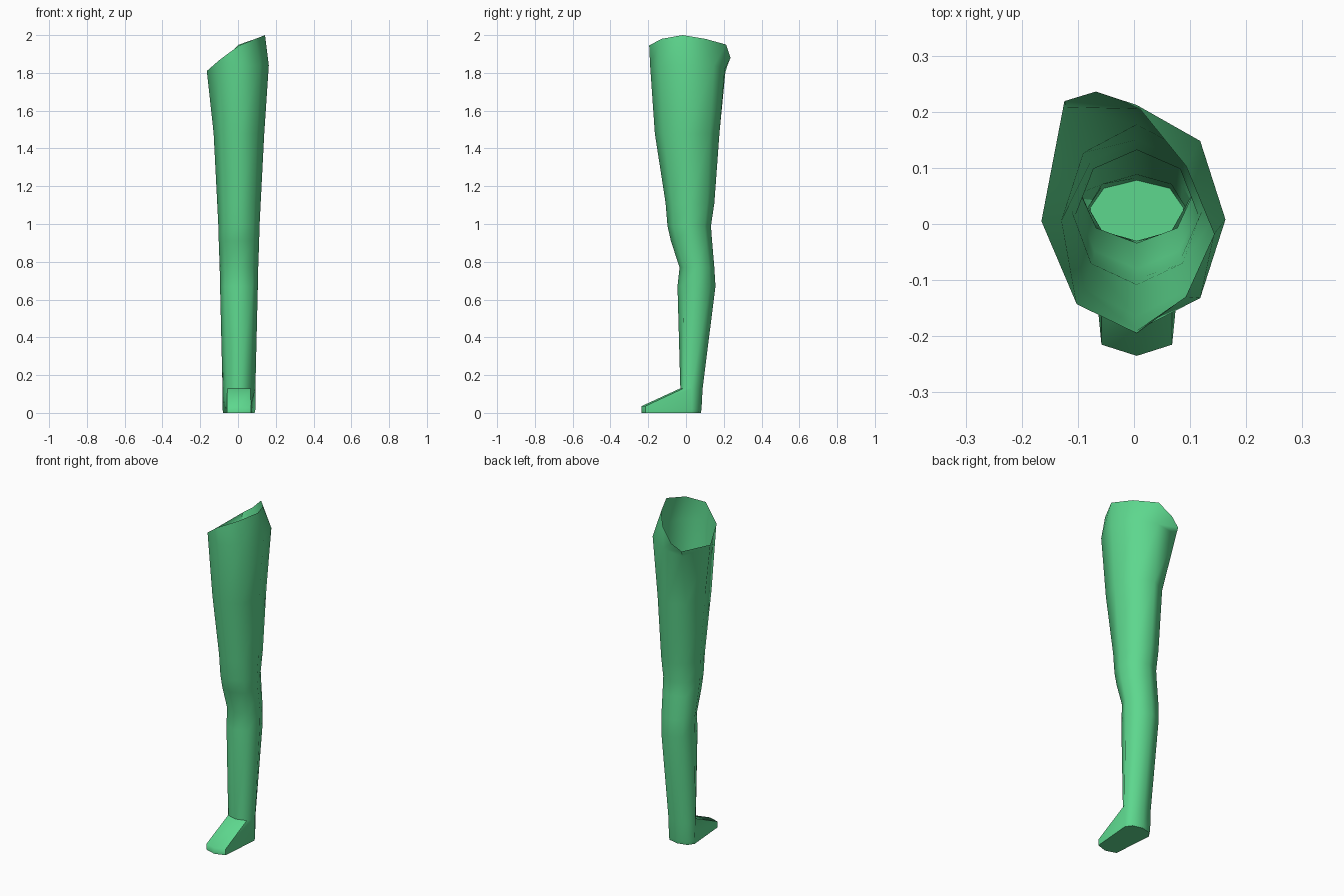
import bpy, bmesh, math

if "Cube" in bpy.data.objects:
    bpy.data.objects.remove(bpy.data.objects["Cube"])

S = math.sqrt(0.5)
# eight ring directions: front, front-right, right, back-right, back, ...
DIRS = [(0, -1), (S, -S), (1, 0), (S, S), (0, 1), (-S, S), (-1, 0), (-S, -S)]

bm = bmesh.new()


def ring(points):
    return [bm.verts.new(p) for p in points]


def oval(z, half_width, y_front, y_back):
    cy, ry = (y_front + y_back) / 2, (y_back - y_front) / 2
    return [(0.005 + half_width * dx, cy + ry * dy, z) for dx, dy in DIRS]


def bridge(a, b):
    for i in range(8):
        j = (i + 1) % 8
        bm.faces.new((a[i], a[j], b[j], b[i]))


def foot(z, toe_z, grow):
    # heel is half an oval, the three front points run out to the toes
    pts = oval(z, 0.083 + grow, -0.02, 0.078 + grow)
    pts[0] = (0.005, -0.235, toe_z)
    pts[1] = (0.068, -0.215, toe_z)
    pts[7] = (-0.058, -0.215, toe_z)
    return pts


# foot: sole, upper edge of the sole, then the ankle
sole = ring(foot(0, 0, 0))
bm.faces.new(sole[::-1])
rings = [sole, ring(foot(0.02, 0.036, 0.004))]

# leg sections from ankle to thigh: z, half width, front y, back y
sections = [
    (0.13, 0.087, -0.03, 0.088),
    (0.67, 0.100, -0.045, 0.156),
    (0.77, 0.102, -0.034, 0.150),
    (0.91, 0.107, -0.080, 0.138),
    (0.99, 0.109, -0.098, 0.132),
    (1.11, 0.115, -0.108, 0.150),
    (1.48, 0.134, -0.165, 0.177),
]
for s in sections:
    rings.append(ring(oval(*s)))

# hip section; its left side is already part of the slanted rim
hip = ring([(0.005, -0.190, 1.84), (0.118, -0.132, 1.84), (0.163, 0.008, 1.84),
            (0.118, 0.148, 1.84), (0.005, 0.205, 1.82), (-0.120, 0.208, 1.80),
            (-0.165, 0.005, 1.81), (-0.102, -0.143, 1.865)])
rings.append(hip)
for a, b in zip(rings, rings[1:]):
    bridge(a, b)

# slanted open rim
front, fr, right, br, back, mid, bl = ring([
    (0.005, -0.195, 1.945), (0.092, -0.130, 1.98), (0.143, -0.018, 2.0),
    (0.093, 0.103, 1.98), (0.005, 0.212, 1.95), (-0.068, 0.236, 1.88),
    (-0.124, 0.219, 1.84)])
for f in [(hip[7], hip[0], front), (hip[0], hip[1], fr, front),
          (hip[1], hip[2], right, fr), (hip[2], hip[3], br, right),
          (hip[3], hip[4], back, br), (hip[4], mid, back),
          (hip[4], hip[5], bl, mid), (hip[5], hip[6], bl)]:
    bm.faces.new(f)

mesh = bpy.data.meshes.new("leg")
bm.to_mesh(mesh)
bm.free()
leg = bpy.data.objects.new("leg", mesh)
bpy.context.collection.objects.link(leg)

# green skin, smooth except at the sole
mat = bpy.data.materials.new("green")
mat.diffuse_color = (0.11, 0.68, 0.27, 1)
mat.use_nodes = True
mat.node_tree.nodes["Principled BSDF"].inputs["Base Color"].default_value = mat.diffuse_color
mesh.materials.append(mat)
bpy.context.view_layer.objects.active = leg
leg.select_set(True)
bpy.ops.object.shade_smooth_by_angle(angle=math.radians(65))
